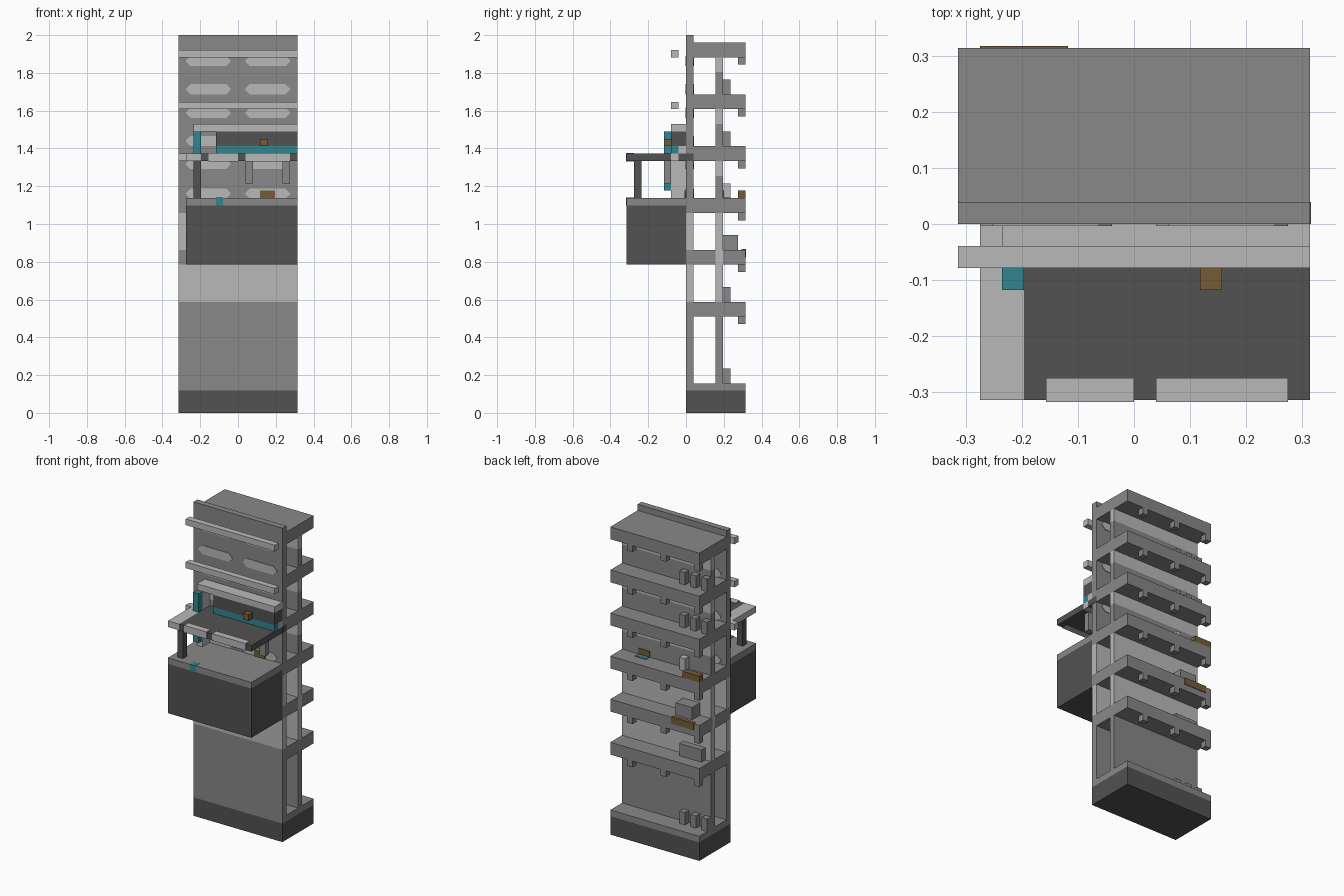
import bpy
import bmesh

cube = bpy.data.objects.get("Cube")
if cube:
    bpy.data.objects.remove(cube, do_unlink=True)

U = 2 / 51  # block size: everything sits on a block grid


def material(name, rgb):
    m = bpy.data.materials.new(name)
    m.use_nodes = True
    m.diffuse_color = (*rgb, 1)
    m.node_tree.nodes["Principled BSDF"].inputs["Base Color"].default_value = (*rgb, 1)
    return m


DARK = material("dark grey", (0.084, 0.084, 0.084))
MID = material("mid grey", (0.246, 0.246, 0.246))
LIGHT = material("light grey", (0.485, 0.485, 0.485))
TEAL = material("teal", (0.032, 0.235, 0.266))
BROWN = material("brown", (0.178, 0.107, 0.037))


def finish(name, bm, mats):
    mesh = bpy.data.meshes.new(name)
    bmesh.ops.recalc_face_normals(bm, faces=bm.faces)
    bm.to_mesh(mesh)
    bm.free()
    for m in mats:
        mesh.materials.append(m)
    obj = bpy.data.objects.new(name, mesh)
    bpy.context.collection.objects.link(obj)
    return obj


def box(name, mat, x, y, z, bands=()):
    """Block from grid ranges; bands = (height, material) painted upward from there."""
    bm = bmesh.new()
    bmesh.ops.create_cube(bm, size=1)
    for v in bm.verts:
        v.co = [(r[0] if c < 0 else r[1]) * U for c, r in zip(v.co, (x, y, z))]
    for h, _ in bands:
        bmesh.ops.bisect_plane(bm, geom=bm.verts[:] + bm.edges[:] + bm.faces[:],
                               plane_co=(0, 0, h * U), plane_no=(0, 0, 1))
    mats = [mat]
    for h, m in bands:
        if m not in mats:
            mats.append(m)
        for f in bm.faces:
            if f.calc_center_median().z > h * U:
                f.material_index = mats.index(m)
    return finish(name, bm, mats)


def window_plate(name, mat, x, y, z, c=0.6):
    """Thin panel with clipped corners, showing on both sides of the wall."""
    (a, b), (d, e) = x, z
    outline = [(a + c, d), (b - c, d), (b, d + c), (b, e - c),
               (b - c, e), (a + c, e), (a, e - c), (a, d + c)]
    bm = bmesh.new()
    face = bm.faces.new([bm.verts.new((px * U, y[0] * U, pz * U)) for px, pz in outline])
    ext = bmesh.ops.extrude_face_region(bm, geom=[face])
    moved = [v for v in ext["geom"] if isinstance(v, bmesh.types.BMVert)]
    bmesh.ops.translate(bm, verts=moved, vec=(0, (y[1] - y[0]) * U, 0))
    return finish(name, bm, [mat])


FULL = (-8, 8)
FLOORS = (13, 20, 27, 34, 41, 48)

# Base, front wall and inner wall
box("base", DARK, FULL, (0, 8), (0, 3))
box("ground_floor", MID, FULL, (1, 8), (3, 4))
box("front_wall", DARK, FULL, (0, 1), (0, 51),
    [(3, MID), (15, LIGHT), (20, MID), (22, LIGHT), (27, MID)])
box("inner_wall", MID, FULL, (4, 5), (4, 48),
    [(15, LIGHT), (27, MID), (32, LIGHT), (34, MID), (39, LIGHT), (41, MID), (46, LIGHT)])

# Floor slabs with brackets under the back edge
for i, z in enumerate(FLOORS):
    box(f"floor_slab_{i}", MID, FULL, (1, 8), (z, z + 2))
    for j, x in enumerate((-8, -2, 4)):
        box(f"bracket_{i}_{j}", MID, (x, x + 1), (7, 8), (z - 1, z))

# Pale window panels in the front wall
for i, z in enumerate((28.9, 36, 39.8, 43, 46.8)):
    for side, x in (("right", (-7, -1)), ("left", (1, 7))):
        window_plate(f"window_{side}_{i}", LIGHT, x, (-0.1, 1.1), (z, z + 1.4))
for side, x in (("right", (-7, -1)), ("left", (1, 7))):
    window_plate(f"window_{side}_low", LIGHT, x, (-0.1, 1.1), (32.9, 34.3))

# Horizontal rails in front of the wall
for i, z in enumerate((34, 41, 48)):
    box(f"front_rail_{i}", LIGHT, FULL, (-2, -1), (z, z + 1))

# Balcony box
box("balcony", DARK, (-7, 8), (-8, 0), (20, 29), [(28, MID)])
box("balcony_lamp", TEAL, (-3, -2), (-8.1, -7), (28, 29.05))
box("door_plate", BROWN, (3, 5), (-0.2, 0), (29, 30))
box("inner_door_plate", BROWN, (3, 5), (5, 5.15), (29, 30))
box("inner_floor_plate", TEAL, (3, 5), (5, 6), (29, 29.1))

# Canopy with pale end and front panels
box("canopy", DARK, (-5, 8), (-8, 0), (34, 35))
box("canopy_end", LIGHT, (-7, -5), (-8, 0), (34, 35))
box("canopy_side_plate", DARK, (8, 8.05), (0, 1), (34, 35))
for i, x in enumerate(((-4, 0), (1, 7))):
    box(f"canopy_panel_{i}", LIGHT, x, (-8.1, -7), (33.95, 35.1))
box("canopy_post", DARK, (-6, -5), (-7, -6), (29, 34))
for i, x in enumerate((1, 6)):
    box(f"hanging_post_{i}", MID, (x, x + 1), (-3, -2), (31, 34))

# Sign above the canopy
box("sign_column", LIGHT, (-6, -5), (-2, 0), (29, 38))
box("sign_cap", LIGHT, (-6, 8), (-2, 0), (38, 39))
box("sign_board", DARK, (-3, 8), (-2, 0), (36, 38))
box("sign_strip", TEAL, (-3, 8), (-2, -1), (35, 36))
box("sign_backing", LIGHT, (-3, 8), (-1, 0), (35, 36))
box("sign_blade", TEAL, (-6, -5), (-3, -2), (30, 38))
box("sign_lamp", BROWN, (3, 4), (-3, -2), (36, 37))

# Goods on the back walkways
for i, z in enumerate((4, 36, 43)):
    for j, x in enumerate((-8, -6, -4)):
        box(f"canister_{i}_{j}", MID, (x, x + 1), (5, 6), (z, z + 2))
box("single_canister", LIGHT, (-4, -3), (5, 6), (29, 31))
box("long_crate", MID, (-7, -3), (5, 6), (15, 17))
box("square_crate", MID, (-6, -3), (5, 7), (22, 24))
box("brown_crate", BROWN, (-8, -5), (7, 8), (29, 30))
box("brown_edge_plate", BROWN, (-7, -3), (7.5, 8.1), (21, 22.1))
